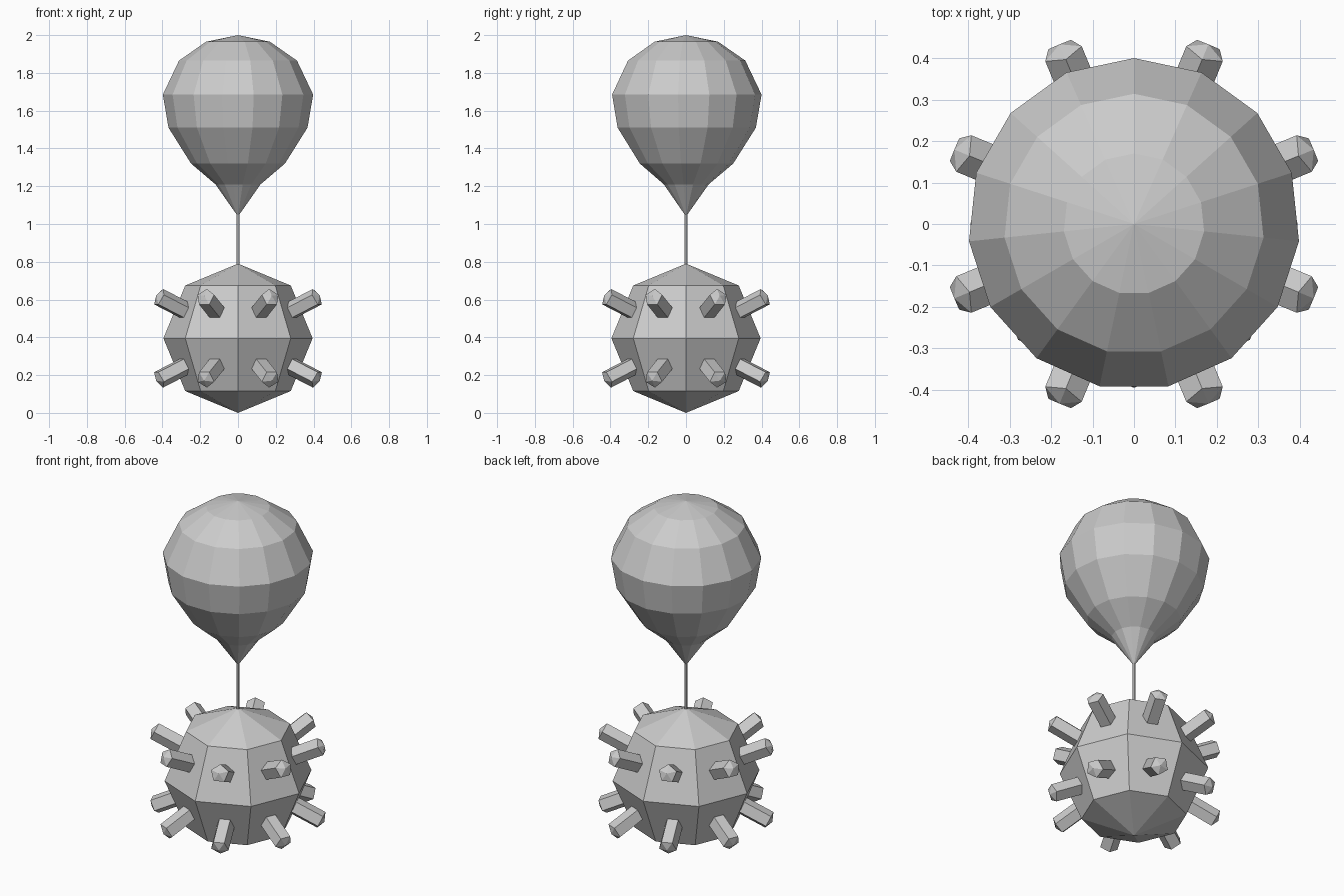
import bpy, bmesh
from math import sin, cos, pi, radians
from mathutils import Vector

if "Cube" in bpy.data.objects:
    bpy.data.objects.remove(bpy.data.objects["Cube"])


def make_object(name, bm):
    bmesh.ops.recalc_face_normals(bm, faces=bm.faces[:])
    mesh = bpy.data.meshes.new(name)
    bm.to_mesh(mesh)
    bm.free()
    obj = bpy.data.objects.new(name, mesh)
    bpy.context.collection.objects.link(obj)
    return obj


def lathe(name, profile, sides, start):
    """Revolve (radius, z) points around z; radius 0 becomes a pole."""
    bm = bmesh.new()
    rings = []
    for r, z in profile:
        n = sides if r > 0 else 1
        rings.append([bm.verts.new((r * cos(start + 2 * pi * i / sides),
                                    r * sin(start + 2 * pi * i / sides), z)) for i in range(n)])
    for a, b in zip(rings, rings[1:]):
        for i in range(sides):
            j = (i + 1) % sides
            face = [a[i % len(a)], a[j % len(a)], b[j % len(b)], b[i % len(b)]]
            bm.faces.new(list(dict.fromkeys(face)))
    return make_object(name, bm)


# Balloon: 15-sided teardrop
lathe("balloon", [(0, 1.04), (0.12, 1.21), (0.25, 1.32), (0.37, 1.51), (0.4, 1.685),
                  (0.314, 1.865), (0.17, 1.965), (0, 2.0)], 15, pi / 2)

# Thin string between balloon and ball
lathe("string", [(0, 0.77), (0.008, 0.77), (0.008, 1.07), (0, 1.07)], 6, 0)

# Faceted ball with eight sides
R = 0.395
lathe("ball", [(R * sin(pi * k / 4) if k % 4 else 0, R - R * cos(pi * k / 4))
               for k in range(5)], 8, 0)

# Two rows of five-sided studs with shallow pointed caps
for row, sign in (("upper", 1), ("lower", -1)):
    for k in range(8):
        az, el = radians(22.5 + 45 * k), radians(25.6)
        stud = lathe(f"{row}_stud_{k + 1}",
                     [(0, 0.25), (0.05, 0.25), (0.05, 0.5), (0, 0.52)], 5, 0)
        axis = Vector((cos(az) * cos(el), sin(az) * cos(el), sign * sin(el)))
        side = Vector((-sin(az), cos(az), 0))
        up = side.cross(axis) * -sign
        for v in stud.data.vertices:
            x, y, z = v.co
            v.co = up * x + side * y + axis * z + Vector((0, 0, R))
        # Keep normals outward after the change of basis
        bm = bmesh.new()
        bm.from_mesh(stud.data)
        bmesh.ops.recalc_face_normals(bm, faces=bm.faces[:])
        bm.to_mesh(stud.data)
        bm.free()
